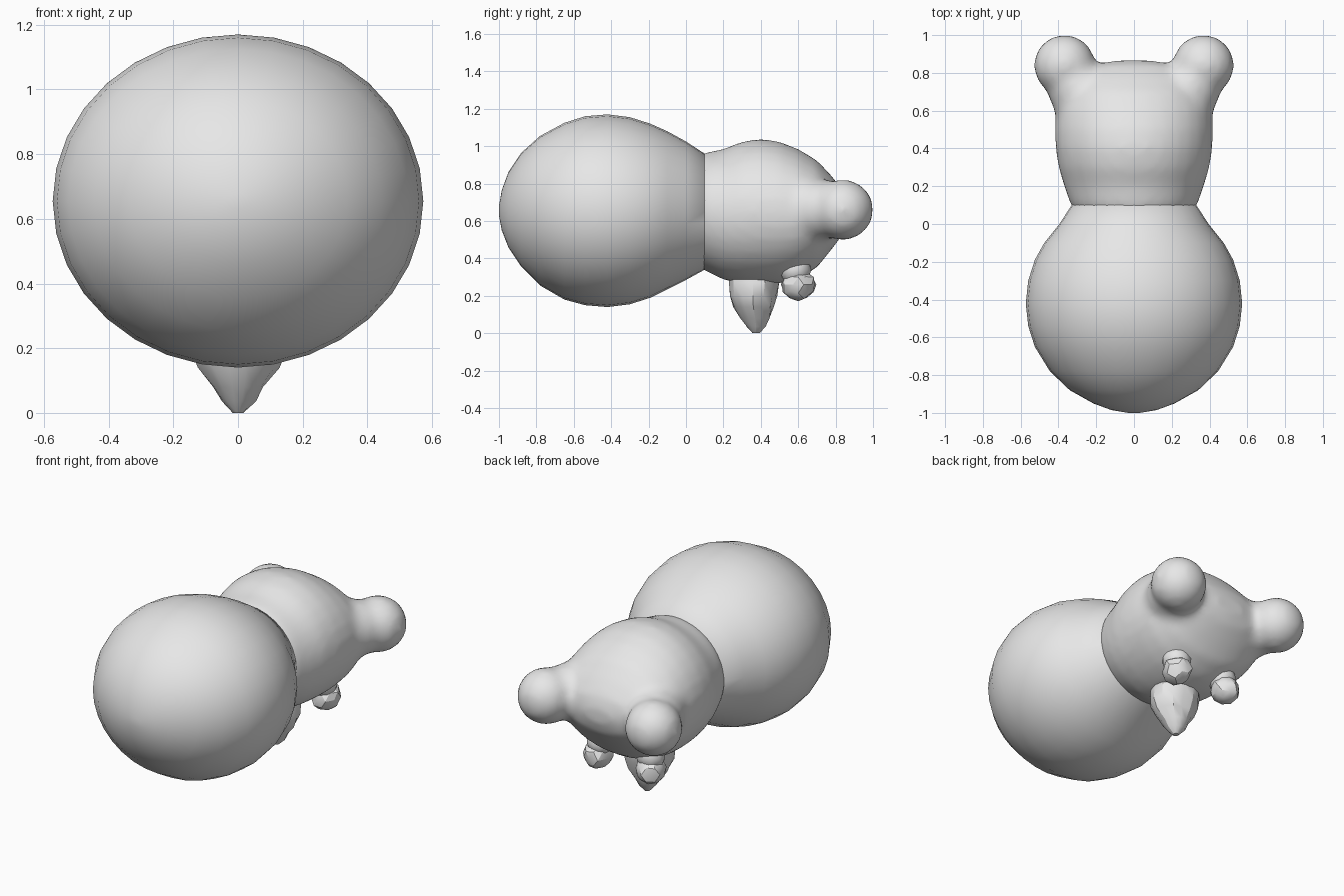
import bpy, bmesh, math, random
from mathutils import Vector

if "Cube" in bpy.data.objects:
    bpy.data.objects.remove(bpy.data.objects["Cube"])
random.seed(4)

grey = bpy.data.materials.new("clay grey")
grey.use_nodes = True
COLOUR = (0.8, 0.8, 0.8, 1)
grey.diffuse_color = COLOUR
grey.node_tree.nodes["Principled BSDF"].inputs["Base Color"].default_value = COLOUR


def loft(bm, rings, n):
    """Skin closed rings of points, fanning both ends."""
    loops = [[bm.verts.new(p) for p in ring] for ring in rings]
    for a, b in zip(loops, loops[1:]):
        for i in range(n):
            j = (i + 1) % n
            bm.faces.new((a[i], a[j], b[j], b[i]))
    bm.faces.new(loops[0])
    bm.faces.new(loops[-1])


def along_y(bm, sections, n=32):
    """Elliptical sections given as (y, half width, top z, bottom z)."""
    rings = []
    for y, rx, top, bot in sections:
        mid, rz = (top + bot) / 2, (top - bot) / 2
        rings.append([(rx * math.cos(2 * math.pi * i / n), y,
                       mid + rz * math.sin(2 * math.pi * i / n)) for i in range(n)])
    loft(bm, rings, n)


def ball(bm, centre, radius, detail=3, scale=(1, 1, 1), jitter=0.0):
    made = bmesh.ops.create_icosphere(bm, subdivisions=detail, radius=radius)
    for v in made["verts"]:
        k = 1 + random.uniform(-jitter, jitter)
        v.co = Vector(centre) + Vector([c * s * k for c, s in zip(v.co, scale)])


def finish(bm, name, angle=None):
    bmesh.ops.recalc_face_normals(bm, faces=bm.faces)
    mesh = bpy.data.meshes.new(name)
    bm.to_mesh(mesh)
    bm.free()
    ob = bpy.data.objects.new(name, mesh)
    bpy.context.collection.objects.link(ob)
    mesh.materials.append(grey)
    if angle:
        bpy.ops.object.select_all(action='DESELECT')
        ob.select_set(True)
        bpy.context.view_layer.objects.active = ob
        bpy.ops.object.shade_smooth_by_angle(angle=math.radians(angle))
    return ob


# Big round head, drawn in to the neck
bm = bmesh.new()
along_y(bm, [
    (-1.0, 0.03, 0.68, 0.63), (-0.985, 0.12, 0.765, 0.55), (-0.95, 0.215, 0.86, 0.46),
    (-0.88, 0.34, 0.965, 0.355), (-0.78, 0.445, 1.055, 0.255), (-0.65, 0.525, 1.125, 0.18),
    (-0.54, 0.56, 1.16, 0.15), (-0.42, 0.573, 1.17, 0.14), (-0.3, 0.56, 1.155, 0.155),
    (-0.19, 0.525, 1.12, 0.19), (-0.1, 0.475, 1.08, 0.235), (0.0, 0.395, 1.025, 0.285),
    (0.1, 0.33, 0.96, 0.34), (0.14, 0.2, 0.85, 0.45)])
finish(bm, "head", 40)

# Body with the two legs and feet blended in
bm = bmesh.new()
along_y(bm, [
    (0.04, 0.29, 0.93, 0.37), (0.1, 0.335, 0.965, 0.335), (0.2, 0.37, 0.985, 0.285),
    (0.3, 0.4, 1.025, 0.265), (0.4, 0.415, 1.04, 0.26), (0.5, 0.42, 1.025, 0.265),
    (0.6, 0.415, 0.985, 0.29), (0.7, 0.39, 0.925, 0.35), (0.78, 0.34, 0.84, 0.45),
    (0.84, 0.24, 0.76, 0.53), (0.865, 0.1, 0.69, 0.6)])
for side in (1, -1):
    for t in (0.0, 0.25, 0.5, 0.75):          # thigh
        ball(bm, (side * (0.22 + 0.15 * t), 0.6 + 0.24 * t, 0.66), 0.19 - 0.05 * t)
    ball(bm, (side * 0.368, 0.84, 0.66), 0.163)   # foot
body = finish(bm, "body_and_legs")
remesh = body.modifiers.new("blend", 'REMESH')
remesh.mode = 'VOXEL'
remesh.voxel_size = 0.024
remesh.use_smooth_shade = True
soften = body.modifiers.new("soften", 'SMOOTH')
soften.factor = 0.5
soften.iterations = 8

# Rough tapered lump under the belly
bm = bmesh.new()
N = 14
rings = []
for z, rx, ry, yc in [(0.34, 0.13, 0.13, 0.36), (0.27, 0.15, 0.14, 0.36),
                      (0.2, 0.142, 0.128, 0.357), (0.14, 0.122, 0.108, 0.36),
                      (0.08, 0.08, 0.078, 0.37), (0.035, 0.052, 0.052, 0.375),
                      (0.0, 0.016, 0.018, 0.375)]:
    ring = []
    for i in range(N):
        a = 2 * math.pi * i / N
        k = random.uniform(0.93, 1.07)
        ring.append((rx * k * math.cos(a), yc + ry * k * math.sin(a), z))
    rings.append(ring)
loft(bm, rings, N)
finish(bm, "belly_lump", 25)

# Two small rough paws, with a short arm into the body
for side, name in ((1, "left_paw"), (-1, "right_paw")):
    bm = bmesh.new()
    ball(bm, (side * 0.18, 0.6, 0.26), 0.088, 2, (0.95, 1.05, 0.95), 0.07)
    ball(bm, (side * 0.17, 0.585, 0.34), 0.085, 2, (1, 1, 1), 0.03)
    finish(bm, name, 25)
